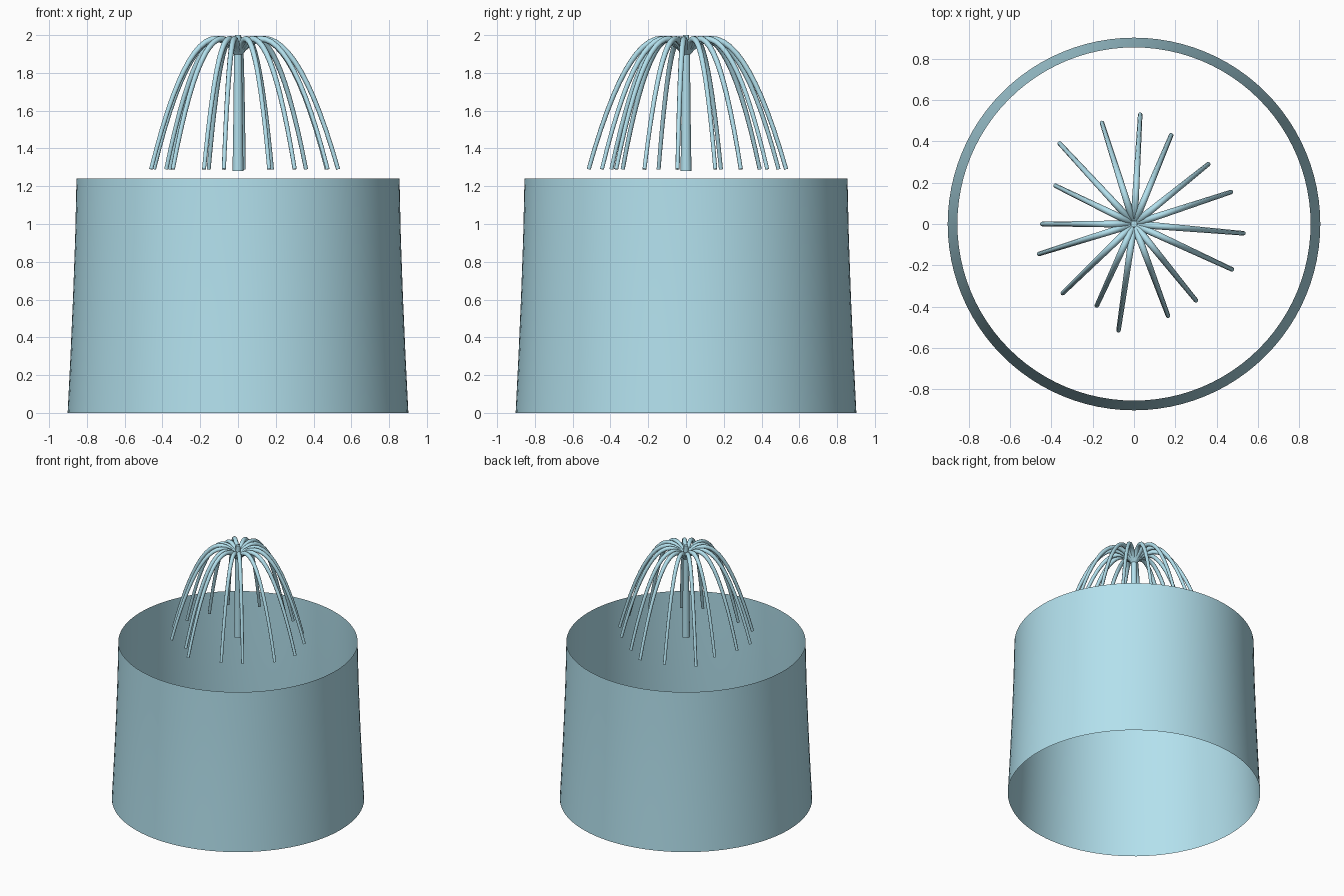
import bpy, math
from mathutils import Vector

if "Cube" in bpy.data.objects:
    bpy.data.objects.remove(bpy.data.objects["Cube"])

water = bpy.data.materials.new("water")
water.diffuse_color = (0.45, 0.75, 0.85, 1)
water.use_nodes = True
water.node_tree.nodes["Principled BSDF"].inputs["Base Color"].default_value = water.diffuse_color


def loft(name, rings, cap):
    """Mesh through a list of equal-sized vertex rings."""
    n = len(rings[0])
    verts = [v for ring in rings for v in ring]
    faces = [(i * n + j, i * n + (j + 1) % n, (i + 1) * n + (j + 1) % n, (i + 1) * n + j)
             for i in range(len(rings) - 1) for j in range(n)]
    if cap:
        last = (len(rings) - 1) * n
        faces += [tuple(reversed(range(n))), tuple(range(last, last + n))]
    mesh = bpy.data.meshes.new(name)
    mesh.from_pydata(verts, [], faces)
    mesh.materials.append(water)
    ob = bpy.data.objects.new(name, mesh)
    bpy.context.collection.objects.link(ob)
    bpy.ops.object.select_all(action='DESELECT')
    bpy.context.view_layer.objects.active = ob
    ob.select_set(True)
    bpy.ops.object.shade_smooth_by_angle(angle=math.radians(50))
    return ob


def lathe(name, profile, sides, cap):
    return loft(name, [[(r * math.cos(math.tau * j / sides), r * math.sin(math.tau * j / sides), z)
                        for j in range(sides)] for r, z in profile], cap)


def jet(name, x, y):
    """Tapered tube along a parabola from the nozzle to a falling end at (x, y)."""
    reach = math.hypot(x, y)
    out = Vector((x / reach, y / reach, 0))
    side = Vector((-out.y, out.x, 0))
    up = Vector((0, 0, 1))
    steps, sides, rings = 16, 8, []
    for i in range(steps + 1):
        t = i / steps
        centre = out * reach * t + up * (1.9 + 0.63 * t - 1.24 * t * t)
        tangent = (out * reach + up * (0.63 - 2.48 * t)).normalized()
        normal = tangent.cross(side)
        radius = 0.018 - 0.007 * t
        rings.append([centre + radius * (side * math.cos(a) - normal * math.sin(a))
                      for a in (math.tau * j / sides for j in range(sides))])
    return loft(name, rings, True)


# Open, slightly flared curtain of water
lathe("water_curtain", [(0.902, 0), (0.887, 0.3), (0.873, 0.62), (0.862, 0.93), (0.855, 1.24)], 96, False)

# Central column and the thin spout on top
lathe("central_column", [(0.029, 1.28), (0.024, 1.6), (0.021, 1.9)], 16, True)
lathe("top_spout", [(0.018, 1.88), (0.016, 2.0)], 12, True)

# Arching jets, by end position
ends = [(0.03, 0.53), (0.18, 0.43), (0.36, 0.29), (0.47, 0.155), (0.53, -0.045), (0.475, -0.22),
        (0.30, -0.37), (0.165, -0.445), (-0.075, -0.515), (-0.18, -0.395), (-0.345, -0.335),
        (-0.46, -0.145), (-0.445, 0.0), (-0.38, 0.185), (-0.36, 0.39), (-0.155, 0.49)]
for k, (x, y) in enumerate(ends):
    jet(f"jet_{k + 1}", x, y)
